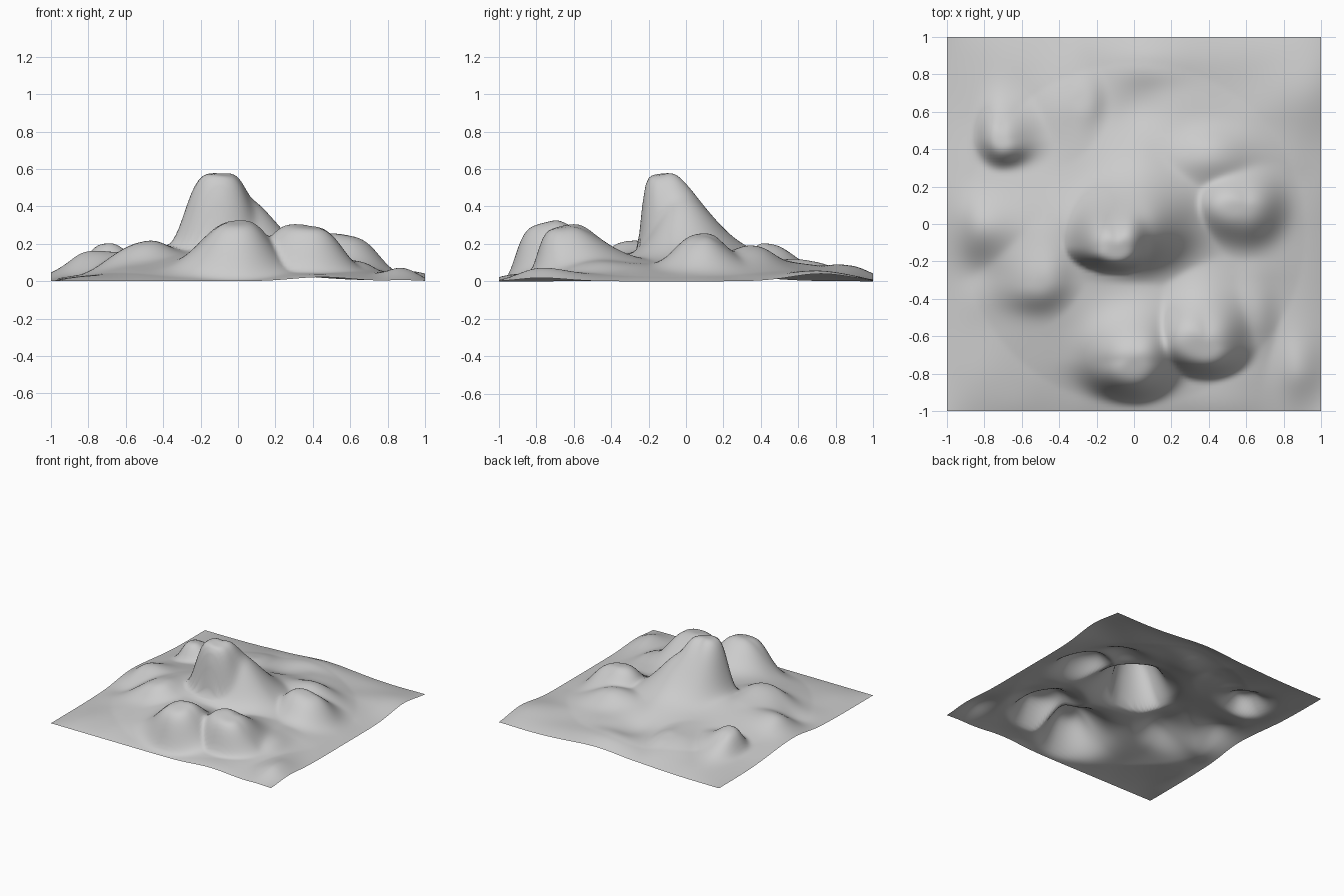
import bpy
import bmesh
from mathutils import Vector, noise

cube = bpy.data.objects.get("Cube")
if cube:
    bpy.data.objects.remove(cube)

# Hills: centre, height, (west, east, south, north) radii, (west, east, south, north) steepness
HILLS = [
    ((-0.09, -0.12), 0.41, (0.21, 0.18, 0.125, 0.25), (4, 4, 8, 2)),    # main peak
    ((0.02, -0.02), 0.31, (0.22, 0.25, 0.18, 0.24), (2, 2, 2.5, 2)),    # peak shoulder
    ((0.00, -0.72), 0.25, (0.25, 0.21, 0.20, 0.22), (2.5, 3, 6, 2)),    # front hill
    ((0.39, -0.64), 0.22, (0.25, 0.20, 0.16, 0.25), (5, 3, 6, 2)),      # front left hill
    ((0.60, 0.09), 0.145, (0.24, 0.18, 0.18, 0.17), (5, 3, 3, 2)),      # left hill
    ((0.42, 0.36), 0.085, (0.22, 0.22, 0.15, 0.14), (2, 2, 2, 2.5)),
    ((-0.70, 0.46), 0.14, (0.12, 0.16, 0.13, 0.18), (4, 2, 4, 2)),
    ((-0.82, -0.02), 0.07, (0.12, 0.18, 0.16, 0.16), (2, 2, 2, 2)),
    ((-0.52, -0.31), 0.085, (0.20, 0.16, 0.14, 0.20), (2, 3, 3, 2)),
    ((-0.34, 0.66), 0.04, (0.20, 0.16, 0.20, 0.20), (2, 5, 2, 2)),
    ((0.12, 0.88), 0.03, (0.20, 0.25, 0.13, 0.12), (2, 2, 3, 2)),
    ((0.88, -0.78), 0.05, (0.10, 0.12, 0.15, 0.20), (2, 2, 2, 2)),
    ((0.62, -0.50), 0.04, (0.15, 0.12, 0.20, 0.20), (2, 3, 2, 2)),
]

# Broad swells of the ground: x, y, height, radius
SWELLS = [
    (-0.38, -0.06, 0.06, 0.32), (0.12, 0.28, 0.03, 0.28), (-1, 0.10, 0.04, 0.35),
    (0.10, 1, 0.03, 0.45), (1, 0.72, 0.04, 0.22), (0.45, -1, 0.022, 0.22),
    (0.02, 0.62, -0.03, 0.14), (-0.82, -0.26, -0.025, 0.12),
]


def hill_height(x, y, hill):
    (cx, cy), height, radii, powers = hill
    i = 0 if x < cx else 1
    j = 2 if y < cy else 3
    u = ((x - cx) / radii[i]) ** 2
    v = ((y - cy) / radii[j]) ** 2
    reach = u + v + 1e-9
    power = (powers[i] * u + powers[j] * v) / reach
    return height * 2.718 ** -(reach ** (power / 2))


def ground_height(x, y):
    inland = (1 - x ** 6) * (1 - y ** 6)
    middle = max(0, 1 - 1.2 * (x * x + (y + 0.05) ** 2))
    ripple = noise.noise(Vector((x * 3.5, y * 3.5, 2.3)))
    swell = sum(h * 2.718 ** -(((x - sx) ** 2 + (y - sy) ** 2) / r ** 2)
                for sx, sy, h, r in SWELLS)
    return 0.01 + swell + inland * (0.05 + 0.075 * middle + 0.015 * ripple)


def terrain_height(x, y):
    hills = sum(hill_height(x, y, h) ** 4 for h in HILLS) ** (1 / 4)
    return ground_height(x, y) + hills


# Terrain sheet
mesh = bpy.data.meshes.new("terrain")
terrain = bpy.data.objects.new("terrain", mesh)
bpy.context.collection.objects.link(terrain)
bm = bmesh.new()
bmesh.ops.create_grid(bm, x_segments=120, y_segments=120, size=1)
for v in bm.verts:
    v.co.z = terrain_height(v.co.x, v.co.y)
lowest = min(v.co.z for v in bm.verts)
for v in bm.verts:
    v.co.z -= lowest
for f in bm.faces:
    f.smooth = True
bm.to_mesh(mesh)
bm.free()

# Plain grey
grey = bpy.data.materials.new("light grey")
grey.use_nodes = True
colour = (0.6, 0.6, 0.6, 1)
grey.diffuse_color = colour
grey.node_tree.nodes["Principled BSDF"].inputs["Base Color"].default_value = colour
mesh.materials.append(grey)
